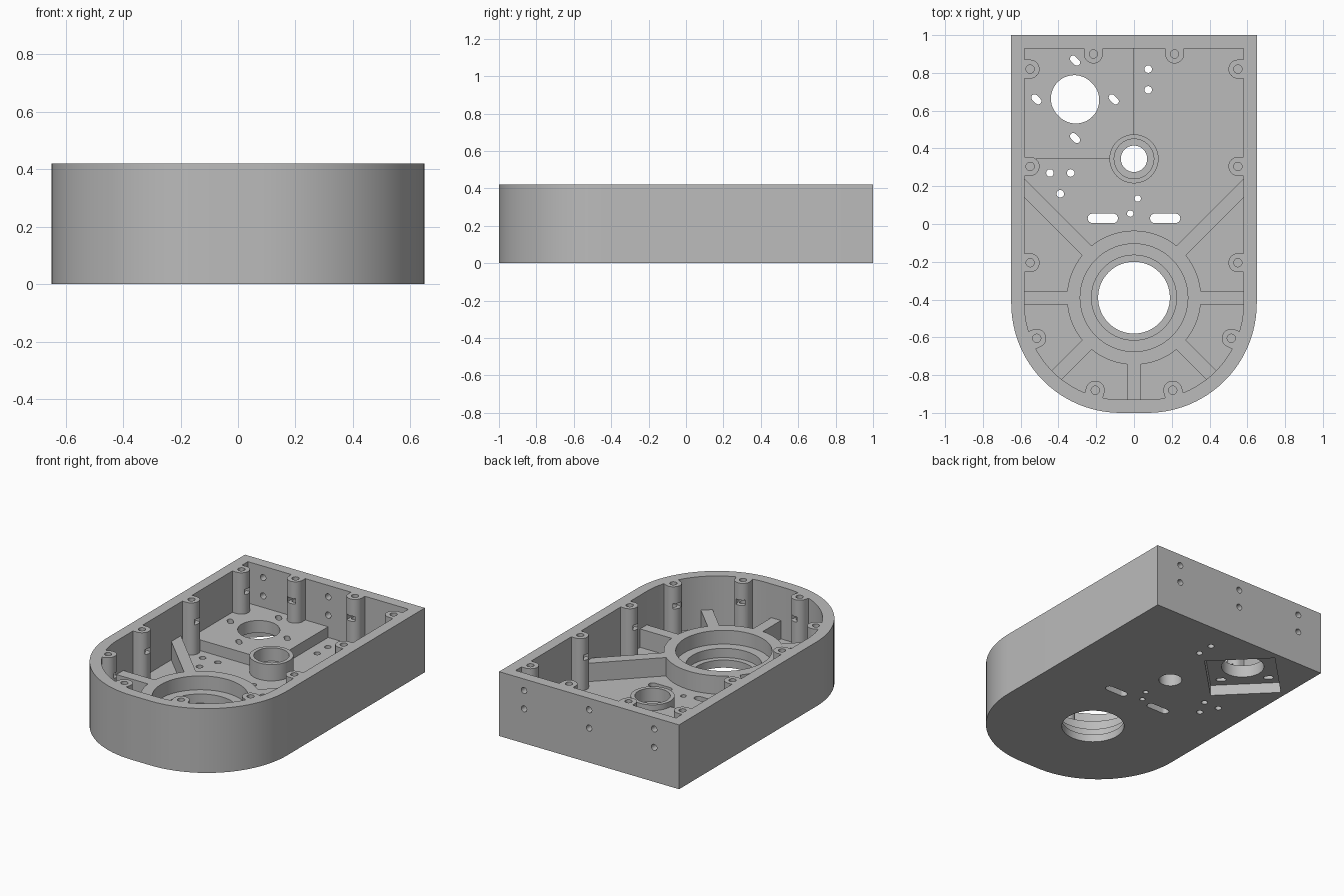
import bpy, bmesh, math
from mathutils import Vector

if "Cube" in bpy.data.objects:
    bpy.data.objects.remove(bpy.data.objects["Cube"])

grey = bpy.data.materials.new("plain_grey")
grey.diffuse_color = (0.5, 0.5, 0.5, 1)
grey.use_nodes = True
grey.node_tree.nodes["Principled BSDF"].inputs["Base Color"].default_value = grey.diffuse_color

H, FLOOR, PLATE, RIB = 0.42, 0.08, 0.15, 0.20
BIG, SMALL, MOTOR = (0, -0.39), (0, 0.345), (-0.312, 0.66)


def prism(name, pts, z0, z1, along_y=False):
    """Extrude a 2D outline; along_y treats the outline as x,z and extrudes in y."""
    bm = bmesh.new()
    rings = []
    for z in (z0, z1):
        rings.append([bm.verts.new((x, z, y) if along_y else (x, y, z)) for x, y in pts])
    n = len(pts)
    bm.faces.new(rings[0][::-1])
    bm.faces.new(rings[1])
    for i in range(n):
        j = (i + 1) % n
        bm.faces.new((rings[0][i], rings[0][j], rings[1][j], rings[1][i]))
    bmesh.ops.recalc_face_normals(bm, faces=bm.faces)
    me = bpy.data.meshes.new(name)
    bm.to_mesh(me)
    bm.free()
    me.materials.append(grey)
    ob = bpy.data.objects.new(name, me)
    bpy.context.collection.objects.link(ob)
    return ob


def circle(c, r, n=32):
    return [(c[0] + r * math.cos(2 * math.pi * i / n), c[1] + r * math.sin(2 * math.pi * i / n))
            for i in range(n)]


def slot(a, b, r, n=16):
    """Round-ended outline from a to b."""
    t = math.atan2(b[1] - a[1], b[0] - a[0])
    pts = []
    for c, s in ((b, t - math.pi / 2), (a, t + math.pi / 2)):
        pts += [(c[0] + r * math.cos(s + math.pi * i / n), c[1] + r * math.sin(s + math.pi * i / n))
                for i in range(n + 1)]
    return pts


def bar(c, d, start, end, w):
    """Rectangle running along direction d from point c."""
    d = Vector(d).normalized()
    s = Vector((-d.y, d.x)) * w / 2
    c = Vector(c)
    return [tuple(p) for p in (c + d * start - s, c + d * end - s, c + d * end + s, c + d * start + s)]


def tub(inset):
    """Square back, round-cornered front."""
    x, y, r = 0.65 - inset, 1 - inset, 0.58 - inset
    pts = [(x, y), (-x, y)]
    for cx, a0 in ((-0.07, math.pi), (0.07, 1.5 * math.pi)):
        pts += [(cx + r * math.cos(a0 + i * math.pi / 48), -0.42 + r * math.sin(a0 + i * math.pi / 48))
                for i in range(25)]
    return pts


def combine(ob, other, op):
    m = ob.modifiers.new(op, 'BOOLEAN')
    m.operation, m.solver, m.object = op, 'EXACT', other
    bpy.context.view_layer.objects.active = ob
    bpy.ops.object.modifier_apply(modifier=m.name)
    bpy.data.objects.remove(other)


housing = prism("gearbox_housing", tub(0), 0, H)


def add(*args):
    combine(housing, prism("addition", *args), 'UNION')


def cut(*args):
    combine(housing, prism("cutter", *args), 'DIFFERENCE')


# Hollow interior
cut(tub(0.07), FLOOR, 1)

# Raised motor plate and the two bearing rings
add([(-0.61, 0.345), (0, 0.345), (0, 0.96), (-0.61, 0.96)], 0.04, PLATE)
add(circle(SMALL, 0.13, 48), 0.03, 0.187)
add(circle(BIG, 0.355, 72), 0.035, RIB)

# Ribs radiating from the big ring
for d, end in (((1, 1), 0.863), ((-1, 1), 0.863), ((1, 0), 0.61), ((-1, 0), 0.61),
               ((1, -1), 0.615), ((-1, -1), 0.615), ((0, -1), 0.57)):
    add(bar(BIG, d, 0.3, end, 0.07), 0.05, RIB)

# Screw posts along the wall, each with its outward direction
posts = []
for x, y, d in ((0.55, 0.82, (1, 0)), (0.55, 0.305, (1, 0)), (0.55, -0.205, (1, 0)),
                (0.515, -0.605, (0.445, -0.185)), (0.205, -0.88, (0.135, -0.46)),
                (0.215, 0.9, (0, 1))):
    for s in (1, -1):
        posts.append((Vector((s * x, y)), Vector((s * d[0], d[1])).normalized()))
for p, d in posts:
    add(slot(p, p + d * 0.03, 0.05), 0.045, H)

# Screw holes and nut pockets in the posts
for p, d in posts:
    cut(circle(p, 0.022, 20), 0.24, 1)
    cut(bar(p, -d, -0.03, 0.08, 0.056), 0.275, 0.31)

# Stepped bearing bores
cut(circle(BIG, 0.285, 72), 0.11, 1)
cut(circle(BIG, 0.225, 72), 0.05, 1)
cut(circle(BIG, 0.19, 64), -1, 1)
cut(circle(SMALL, 0.105, 48), 0.10, 1)
cut(circle(SMALL, 0.07, 40), -1, 1)

# Tilted motor pocket underneath, motor bore and adjustment slots
cut(bar(MOTOR, (1, -1), -0.215, 0.215, 0.42), -1, 0.07)
mx, my = MOTOR
cut(slot((mx - 0.004, my + 0.004), (mx + 0.004, my - 0.004), 0.124, 24), -1, 1)
for dx, dy in ((0.205, 0), (-0.205, 0), (0, 0.205), (0, -0.205)):
    x, y = mx + dx, my + dy
    cut(slot((x - 0.01, y + 0.01), (x + 0.01, y - 0.01), 0.017, 10), -1, 1)

# Floor slots and small floor holes
for s in (1, -1):
    cut(slot((s * 0.165 - 0.055, 0.03), (s * 0.165 + 0.055, 0.03), 0.025), -1, 1)
for x, y, r in ((0.075, 0.82, 0.02), (0.075, 0.71, 0.02), (-0.445, 0.27, 0.02),
                (-0.335, 0.27, 0.02), (-0.39, 0.16, 0.02), (0.02, 0.135, 0.017),
                (-0.02, 0.055, 0.017)):
    cut(circle((x, y), r, 20), -1, 1)

# Mounting holes through the back wall
for x in (-0.47, 0, 0.47):
    for z in (0.225, 0.345):
        cut(circle((x, z), 0.02, 20), 0.91, 1.1, True)

# Smooth the curved walls, keep the edges crisp
bpy.ops.object.select_all(action='DESELECT')
housing.select_set(True)
bpy.context.view_layer.objects.active = housing
bpy.ops.object.shade_smooth_by_angle(angle=math.radians(30))
